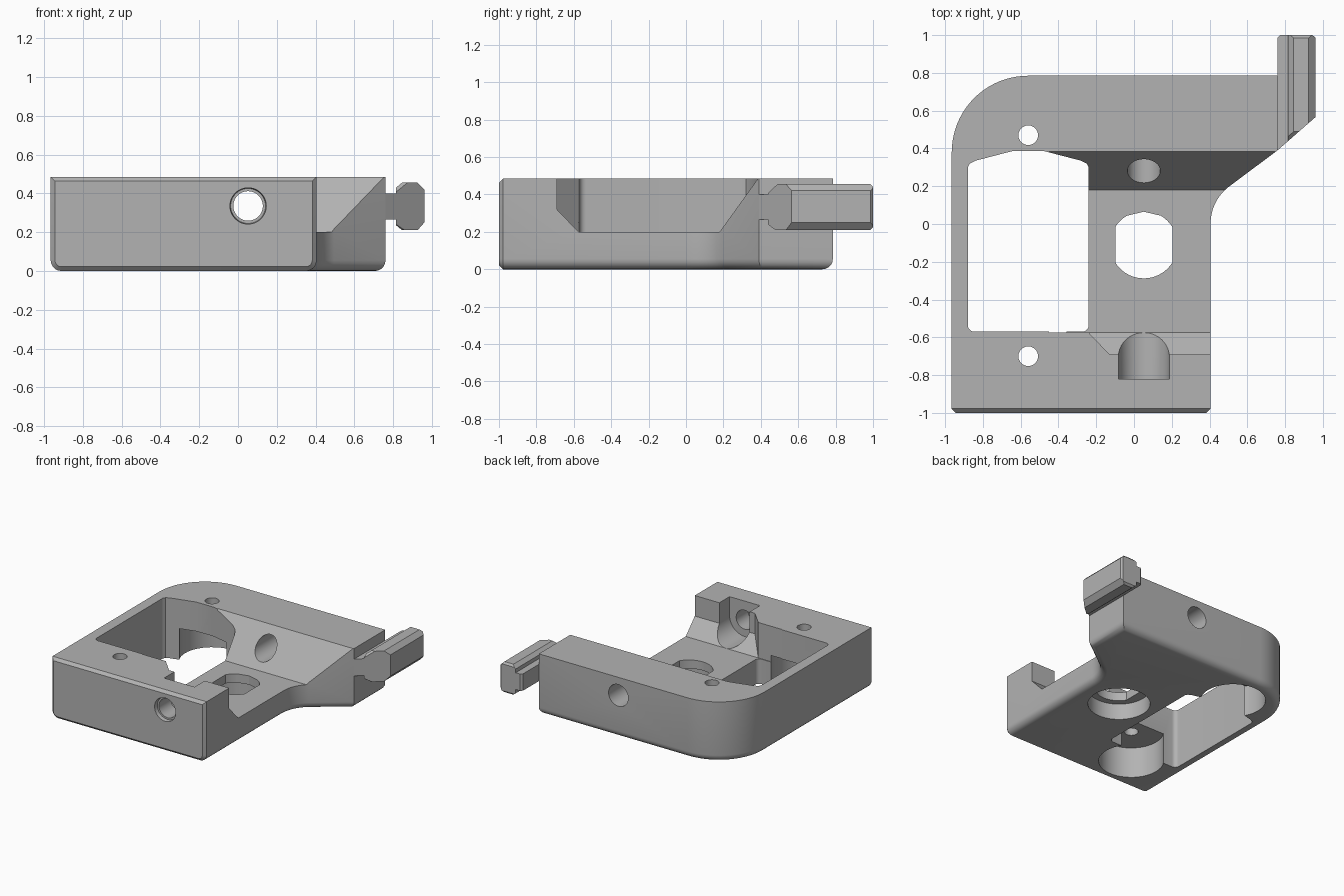
import bpy, bmesh, math
from mathutils import Matrix, Vector

if "Cube" in bpy.data.objects:
    bpy.data.objects.remove(bpy.data.objects["Cube"])

grey = bpy.data.materials.new("plain grey")
grey.use_nodes = True
GREY = (0.45, 0.45, 0.45, 1)
grey.diffuse_color = GREY
grey.node_tree.nodes["Principled BSDF"].inputs["Base Color"].default_value = GREY


def make_object(name, bm):
    bmesh.ops.recalc_face_normals(bm, faces=bm.faces)
    mesh = bpy.data.meshes.new(name)
    bm.to_mesh(mesh)
    bm.free()
    mesh.materials.append(grey)
    ob = bpy.data.objects.new(name, mesh)
    bpy.context.collection.objects.link(ob)
    return ob


def prism_mesh(points, axis, lo, hi):
    """Extrude a 2D outline along an axis; points use the other two axes in order."""
    def place(p, t):
        c = list(p)
        c.insert("xyz".index(axis), t)
        return Vector(c)
    bm = bmesh.new()
    face = bm.faces.new([bm.verts.new(place(p, lo)) for p in points])
    new = bmesh.ops.extrude_face_region(bm, geom=[face])["geom"]
    shift = place((0, 0), hi - lo)
    bmesh.ops.translate(bm, vec=shift, verts=[v for v in new if isinstance(v, bmesh.types.BMVert)])
    bmesh.ops.recalc_face_normals(bm, faces=bm.faces)
    return bm


def prism(name, points, axis, lo, hi):
    return make_object(name, prism_mesh(points, axis, lo, hi))


def cylinder(x, other, axis, r, lo, hi, r_end=None):
    """Cylinder or cone along y or z; other is the z or y position of its axis."""
    bm = bmesh.new()
    bmesh.ops.create_cone(bm, cap_ends=True, segments=48, radius1=r,
                          radius2=r if r_end is None else r_end, depth=hi - lo)
    mid = (lo + hi) / 2
    if axis == "y":
        m = Matrix.Translation((x, mid, other)) @ Matrix.Rotation(-math.pi / 2, 4, "X")
    else:
        m = Matrix.Translation((x, other, mid))
    bmesh.ops.transform(bm, matrix=m, verts=bm.verts)
    return make_object("cutter", bm)


def combine(target, tool, operation):
    mod = target.modifiers.new("cut", "BOOLEAN")
    mod.operation, mod.solver, mod.object = operation, "EXACT", tool
    bpy.context.view_layer.objects.active = target
    bpy.ops.object.modifier_apply(modifier=mod.name)
    bpy.data.objects.remove(tool)


def arc(cx, cy, r, start, end, n):
    steps = [math.radians(start + (end - start) * i / n) for i in range(n + 1)]
    return [(cx + r * math.cos(a), cy + r * math.sin(a)) for a in steps]


def finish(ob):
    bpy.ops.object.select_all(action="DESELECT")
    ob.select_set(True)
    bpy.context.view_layer.objects.active = ob
    bpy.ops.object.shade_smooth_by_angle(angle=math.radians(25))


TOP = 0.485

# Main block, with rounded lower edges and a chamfered front face
outline = [(-0.965, -1), (0.405, -1)]
outline += arc(0.655, 0.0, 0.25, 180, 130, 8)
outline += [(0.76, 0.39), (0.76, 0.785)]
outline += arc(-0.56, 0.38, 0.405, 90, 180, 20)
bm = prism_mesh(outline, "z", 0, TOP)
low = [e for e in bm.edges if all(v.co.z < 0.001 for v in e.verts)
       and not all(v.co.y < -0.99 for v in e.verts)]
bmesh.ops.bevel(bm, geom=low, offset=0.055, segments=5, profile=0.5, affect="EDGES")
rim = [e for e in bm.edges if all(v.co.y < -0.999 for v in e.verts)]
bmesh.ops.bevel(bm, geom=rim, offset=0.022, segments=1, affect="EDGES")
body = make_object("clamp_body", bm)

# Open channel with a sloped back and a shallow sloped front ledge
channel = prism("cutter", [(-0.69, 0.7), (-0.69, 0.32), (-0.575, 0.2), (0.18, 0.2),
                           (0.385, TOP), (0.385, 0.7)], "x", -0.5, 1.2)
plan = prism("cutter", [(-0.45, 0.6), (-0.45, -0.575), (-0.24, -0.575), (-0.13, -0.69),
                        (-0.13, -0.8), (1.1, -0.8), (1.1, 0.6)], "z", 0.1, 0.9)
combine(channel, plan, "INTERSECT")
combine(body, channel, "DIFFERENCE")

# Through window
window = arc(-0.845, -0.535, 0.035, 180, 270, 5) + arc(-0.275, -0.535, 0.035, 270, 360, 5)
window += [(-0.24, 0.3), (-0.25, 0.32), (-0.28, 0.335), (-0.48, 0.387),
           (-0.64, 0.387), (-0.84, 0.335), (-0.87, 0.32), (-0.88, 0.3)]
combine(body, prism("cutter", window, "z", -0.2, 0.8), "DIFFERENCE")

# Screw holes and the round recesses beneath them
for y in (-0.7, 0.47):
    combine(body, cylinder(-0.56, y, "z", 0.052, -0.2, 0.8), "DIFFERENCE")
    combine(body, cylinder(-0.56, y, "z", 0.24, -0.2, 0.25), "DIFFERENCE")

# Flat-sided floor opening with a counterbore below
CX, CY = 0.052, -0.11
opening = arc(CX, CY, 0.178, 212, 328, 14) + arc(CX, CY, 0.178, 32, 60, 4)
opening += [(CX, 0.065)] + arc(CX, CY, 0.178, 120, 148, 4)
combine(body, prism("cutter", opening, "z", -0.2, 0.4), "DIFFERENCE")
combine(body, cylinder(CX, CY, "z", 0.23, -0.2, 0.13), "DIFFERENCE")

# U-shaped seat in the front wall
seat = arc(CX, 0.335, 0.135, 180, 360, 20) + [(CX + 0.135, 0.7), (CX - 0.135, 0.7)]
combine(body, prism("cutter", seat, "y", -0.82, -0.5), "DIFFERENCE")

# Lengthwise bores through the front and back walls
combine(body, cylinder(CX, 0.335, "y", 0.076, -1.2, -0.7), "DIFFERENCE")
combine(body, cylinder(CX, 0.335, "y", 0.1, -1.05, -0.97, 0.09), "DIFFERENCE")
combine(body, cylinder(CX, 0.34, "y", 0.087, 0.0, 1.0), "DIFFERENCE")
finish(body)

# Side rail: a flanged section trimmed by a slanted front and chamfered back
rail = prism("side_rail", [(0.76, 0.265), (0.815, 0.265), (0.815, 0.235), (0.845, 0.21),
                           (0.925, 0.21), (0.96, 0.25), (0.96, 0.42), (0.925, 0.455),
                           (0.845, 0.455), (0.815, 0.43), (0.815, 0.4), (0.76, 0.4)],
             "y", 0.3, 1.1)
trim = prism("cutter", [(0.7, 0.34), (0.76, 0.39), (0.96, 0.565), (1.0, 0.6), (1.0, 0.95),
                        (0.945, 1.0), (0.775, 1.0), (0.7, 0.93)], "z", 0.0, 0.8)
combine(rail, trim, "INTERSECT")
side = prism("cutter", [(0.33, 0.25), (0.425, 0.25), (0.49, 0.2), (0.975, 0.2), (1.01, 0.235),
                        (1.01, 0.43), (0.975, 0.465), (0.5, 0.465), (0.43, 0.4), (0.33, 0.4)],
            "x", 0.6, 1.2)
combine(rail, side, "INTERSECT")
finish(rail)
